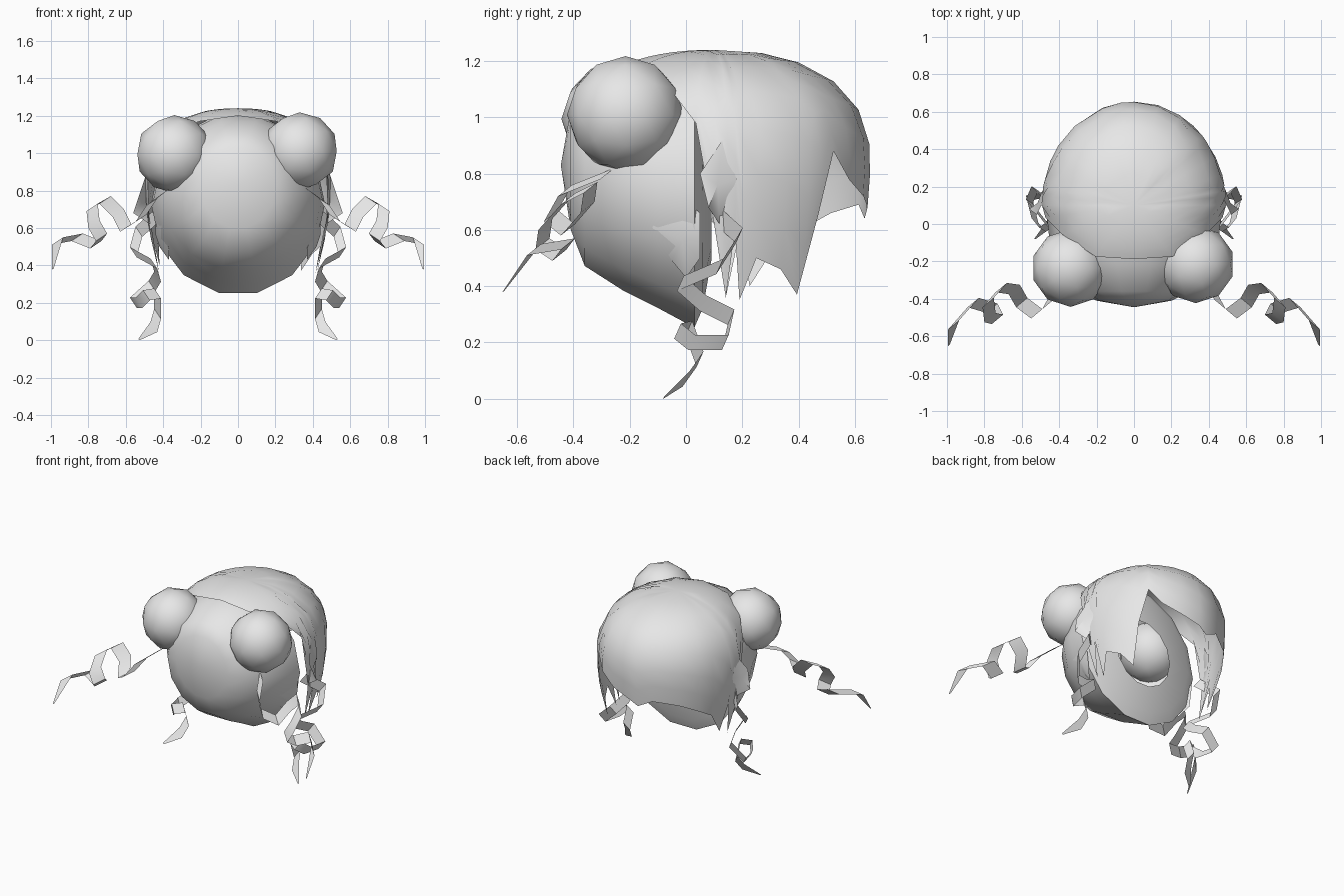
import bpy, bmesh, math
from mathutils import Vector

if "Cube" in bpy.data.objects:
    bpy.data.objects.remove(bpy.data.objects["Cube"])

grey = bpy.data.materials.new("pale_grey")
grey.diffuse_color = (0.8, 0.8, 0.8, 1)
grey.use_nodes = True
grey.node_tree.nodes["Principled BSDF"].inputs["Base Color"].default_value = grey.diffuse_color


def finish(name, bm, angle=60, fix=True):
    if fix:
        bmesh.ops.recalc_face_normals(bm, faces=bm.faces)
    me = bpy.data.meshes.new(name)
    bm.to_mesh(me)
    bm.free()
    ob = bpy.data.objects.new(name, me)
    bpy.context.collection.objects.link(ob)
    me.materials.append(grey)
    bpy.ops.object.select_all(action='DESELECT')
    ob.select_set(True)
    bpy.context.view_layer.objects.active = ob
    bpy.ops.object.shade_smooth_by_angle(angle=math.radians(angle))
    return ob


def bridge(bm, a, b, closed=True):
    n = len(a)
    for i in range(n if closed else n - 1):
        j = (i + 1) % n
        bm.faces.new((a[i], a[j], b[j], b[i]))


# Head: egg-shaped rings from the face back to an open hole
head_rings = [  # y, half width, bottom z, top z
    (-0.41, 0.20, 0.60, 1.03), (-0.36, 0.30, 0.47, 1.10),
    (-0.22, 0.405, 0.38, 1.17), (-0.10, 0.45, 0.32, 1.20),
    (0.03, 0.465, 0.25, 1.21), (0.06, 0.40, 0.32, 1.16),
    (0.09, 0.22, 0.49, 0.95)]
bm = bmesh.new()
prev = None
SEG = 14
for y, hw, lo, hi in head_rings:
    ring = []
    for i in range(SEG):
        a = math.tau * (i + 0.5) / SEG
        ring.append(bm.verts.new((hw * math.sin(a), y,
                                  (lo + hi) / 2 - (hi - lo) / 2 * math.cos(a) * 1.02)))
    if prev:
        bridge(bm, prev, ring)
    else:
        nose = bm.verts.new((0, -0.445, 0.83))
        for i in range(SEG):
            bm.faces.new((nose, ring[i], ring[(i + 1) % SEG]))
    prev = ring
finish("head", bm)

# Hair: open dome whose lower edge is cut into locks, as (angle, edge height)
hair_edge = [
    (0, .62), (5, .36), (8, .60), (11, .35), (17, .50), (28, .46), (38, .37),
    (43, .65), (50, .88), (60, .78), (75, .72), (90, .68), (98, .64),
    (110, .69), (130, .66), (145, .60), (155, .55), (165, .40), (170, .60),
    (175, .36), (180, .62), (187, .98), (200, 1.10), (230, 1.17),
    (270, 1.20), (310, 1.17), (340, 1.10), (353, .98)]


def hair_radius(z):
    if z > 0.85:
        return (1 - min(1, (z - 0.85) / 0.39) ** 2.3) ** (1 / 2.3)
    return 1 - 0.6 * (0.85 - z) ** 2


bm = bmesh.new()
top = bm.verts.new((0, 0.1, 1.24))
prev = None
for t in (0.02, 0.08, 0.2, 0.38, 0.6, 0.8, 1.0):
    ring = []
    for deg, edge in hair_edge:
        a = math.radians(deg)
        z = 1.24 + (edge - 1.24) * t
        r = hair_radius(z)
        ring.append(bm.verts.new((0.495 * r * math.cos(a),
                                  0.1 + 0.555 * r * math.sin(a), z)))
    if prev:
        bridge(bm, prev, ring)
    else:
        for i in range(len(ring)):
            bm.faces.new((top, ring[i], ring[(i + 1) % len(ring)]))
    prev = ring
finish("hair", bm)

# Round buns on the upper front of the head
for name, c in (("bun_right", (0.33, -0.215, 1.01)),
                ("bun_left", (-0.34, -0.235, 0.995))):
    bm = bmesh.new()
    bmesh.ops.create_icosphere(bm, subdivisions=2, radius=0.208)
    bmesh.ops.translate(bm, verts=bm.verts, vec=c)
    finish(name, bm)

# Curling ribbons: centre path, swept with a fixed width direction
upper_path = [
    (.38, -.28, .80), (.46, -.43, .74), (.52, -.48, .65), (.60, -.42, .60),
    (.64, -.35, .68), (.71, -.34, .75), (.78, -.42, .71), (.77, -.50, .62),
    (.73, -.51, .55), (.76, -.45, .51), (.86, -.42, .55), (.965, -.54, .53),
    (.99, -.65, .38)]
lower_path = [
    (.44, .10, .66), (.53, .19, .58), (.56, .12, .47), (.45, -.02, .41),
    (.43, .06, .34), (.46, .16, .29), (.56, .14, .20), (.53, .02, .20),
    (.49, -.03, .24), (.43, .01, .25), (.43, .05, .14), (.45, .00, .07),
    (.53, -.08, .003)]


def ribbon(name, path, width, side):
    bm = bmesh.new()
    a, b = [], []
    for i, p in enumerate(path):
        w = Vector(width) * (0.15 if i == len(path) - 1 else 1)
        for row, v in ((a, Vector(p) + w), (b, Vector(p) - w)):
            row.append(bm.verts.new((v.x * side, v.y, v.z)))
    bridge(bm, a, b, closed=False)
    finish(name, bm, 50)


# Ear and loose lock shapes in the side plane, as (x, y, z)
ear_rim = [(.41, -.12, .61), (.43, -.01, .71), (.44, .05, .66),
           (.42, .05, .50), (.37, 0, .43), (.37, -.05, .49)]
lock_rim = [(.48, .13, .92), (.52, .05, .80), (.56, .08, .68),
            (.47, .12, .62), (.49, .18, .78)]


def leaf(name, rim, bulge, side):
    bm = bmesh.new()
    vs = [bm.verts.new((x * side, y, z)) for x, y, z in rim]
    mid = sum((v.co for v in vs), Vector()) / len(vs)
    for off in (bulge, -bulge):
        c = bm.verts.new(mid + Vector((off * side, 0, 0)))
        for i in range(len(vs)):
            bm.faces.new((c, vs[i], vs[(i + 1) % len(vs)]))
    finish(name, bm, 50)


for label, s in (("right", 1), ("left", -1)):
    ribbon("upper_curl_" + label, upper_path, (0.03, -0.025, -0.02), s)
    ribbon("lower_curl_" + label, lower_path, (0.018, 0.012, 0.027), s)
    leaf("ear_" + label, ear_rim, 0.035, s)
    leaf("side_lock_" + label, lock_rim, 0.012, s)
